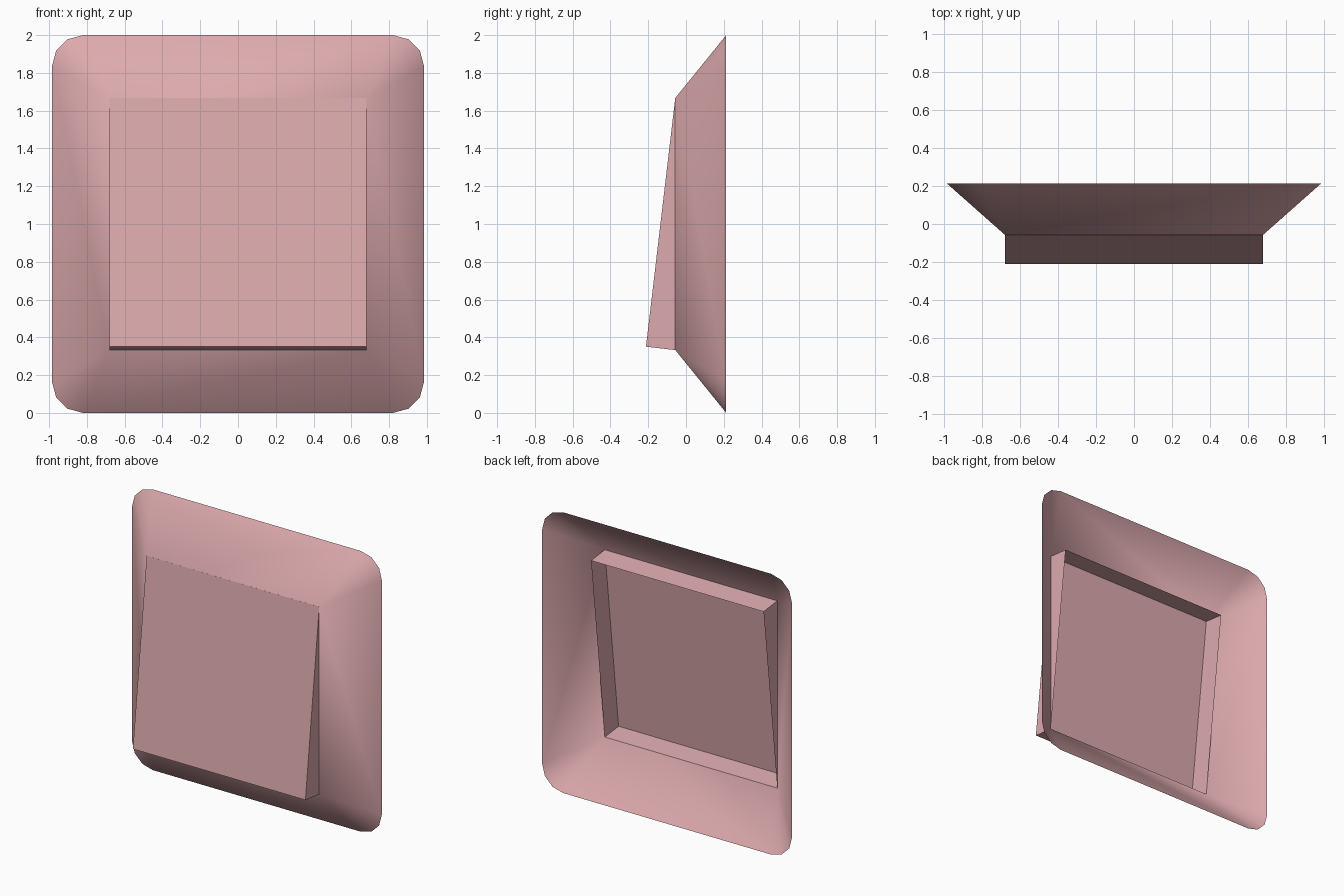
import bpy, bmesh
from math import sin, cos, pi, atan
from mathutils import Matrix

default = bpy.data.objects.get("Cube")
if default:
    bpy.data.objects.remove(default, do_unlink=True)

pink = bpy.data.materials.new("dusty_pink")
pink.use_nodes = True
COLOUR = (0.72, 0.40, 0.42, 1)
pink.diffuse_color = COLOUR
pink.node_tree.nodes["Principled BSDF"].inputs["Base Color"].default_value = COLOUR


def add_object(name, bm, smooth):
    mesh = bpy.data.meshes.new(name)
    for face in bm.faces:
        face.smooth = smooth
    bm.to_mesh(mesh)
    bm.free()
    mesh.materials.append(pink)
    obj = bpy.data.objects.new(name, mesh)
    bpy.context.collection.objects.link(obj)
    return obj


HALF_W, HALF_H, RADIUS = 0.985, 1.0, 0.165   # outer plate
IN_W, IN_H = 0.68, 0.667                     # opening
BACK_Y, FRONT_Y = 0.213, -0.057
SEGMENTS = 3

# Wall plate: open sloped shell from a rounded outer rim to a square opening
bm = bmesh.new()
corners = [(1, 1), (-1, 1), (-1, -1), (1, -1)]
ring = []
for i, (sx, sz) in enumerate(corners):
    inner = bm.verts.new((sx * IN_W, FRONT_Y, 1 + sz * IN_H))
    for k in range(SEGMENTS + 1):
        a = (i + k / SEGMENTS) * pi / 2
        x = sx * (HALF_W - RADIUS) + RADIUS * cos(a)
        z = 1 + sz * (HALF_H - RADIUS) + RADIUS * sin(a)
        ring.append((bm.verts.new((x, BACK_Y, z)), inner))
for (o1, i1), (o2, i2) in zip(ring, ring[1:] + ring[:1]):
    bm.faces.new((o1, o2, i1) if i1 is i2 else (o1, o2, i2, i1))
add_object("wall_plate", bm, True)

# Rocker: tilted box, open at the back
DEPTH, HEIGHT = 0.156, 1.326
bm = bmesh.new()
bmesh.ops.create_cube(bm, size=1)
back = [f for f in bm.faces if f.normal.y > 0.9]
bmesh.ops.delete(bm, geom=back, context='FACES_ONLY')
bmesh.ops.scale(bm, vec=(2 * IN_W, DEPTH, HEIGHT), verts=bm.verts)
tilt = Matrix.Rotation(-atan(DEPTH / HEIGHT), 4, 'X')
bm.transform(Matrix.Translation((0, FRONT_Y, 1)) @ tilt)
add_object("rocker", bm, False)
